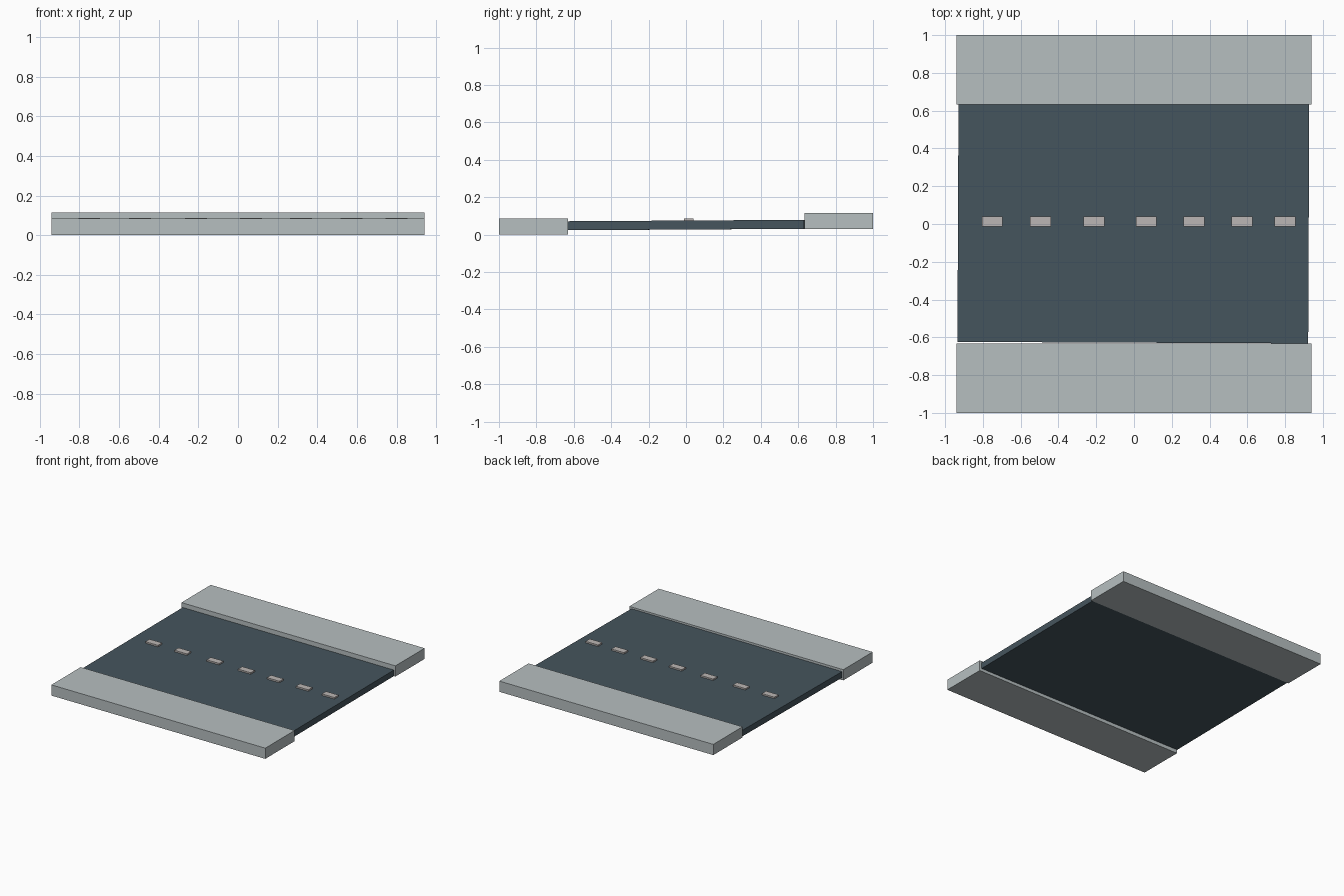
import bpy
from math import radians

if "Cube" in bpy.data.objects:
    bpy.data.objects.remove(bpy.data.objects["Cube"])


def material(name, rgb):
    m = bpy.data.materials.new(name)
    m.diffuse_color = (*rgb, 1)
    m.use_nodes = True
    m.node_tree.nodes["Principled BSDF"].inputs["Base Color"].default_value = m.diffuse_color
    return m


def box(name, lo, hi, mat, rot=(0, 0, 0)):
    centre = [(a + b) / 2 for a, b in zip(lo, hi)]
    bpy.ops.mesh.primitive_cube_add(size=1, location=centre, rotation=rot)
    ob = bpy.context.object
    ob.name = name
    ob.scale = [b - a for a, b in zip(lo, hi)]
    ob.data.materials.append(mat)
    return ob


concrete = material("concrete", (0.47, 0.52, 0.53))
asphalt = material("asphalt", (0.06, 0.09, 0.11))
paint = material("paint", (0.50, 0.47, 0.46))

# Pavements, the back one a little higher
box("front_pavement", (-0.94, -1.0, 0.0), (0.94, -0.632, 0.085), concrete)
box("back_pavement", (-0.94, 0.633, 0.03), (0.94, 1.0, 0.115), concrete)

# Road slab, slightly tilted and turned between the pavements
box("road", (-0.932, -0.628, 0.027), (0.925, 0.636, 0.075), asphalt,
    (radians(0.35), 0, radians(-0.25)))

# Raised lane dashes along the middle
for i, x in enumerate((-0.75, -0.495, -0.212, 0.065, 0.318, 0.572, 0.80)):
    box(f"lane_dash_{i + 1}", (x - 0.055, -0.012, 0.06),
        (x + 0.055, 0.04, 0.087), paint)
